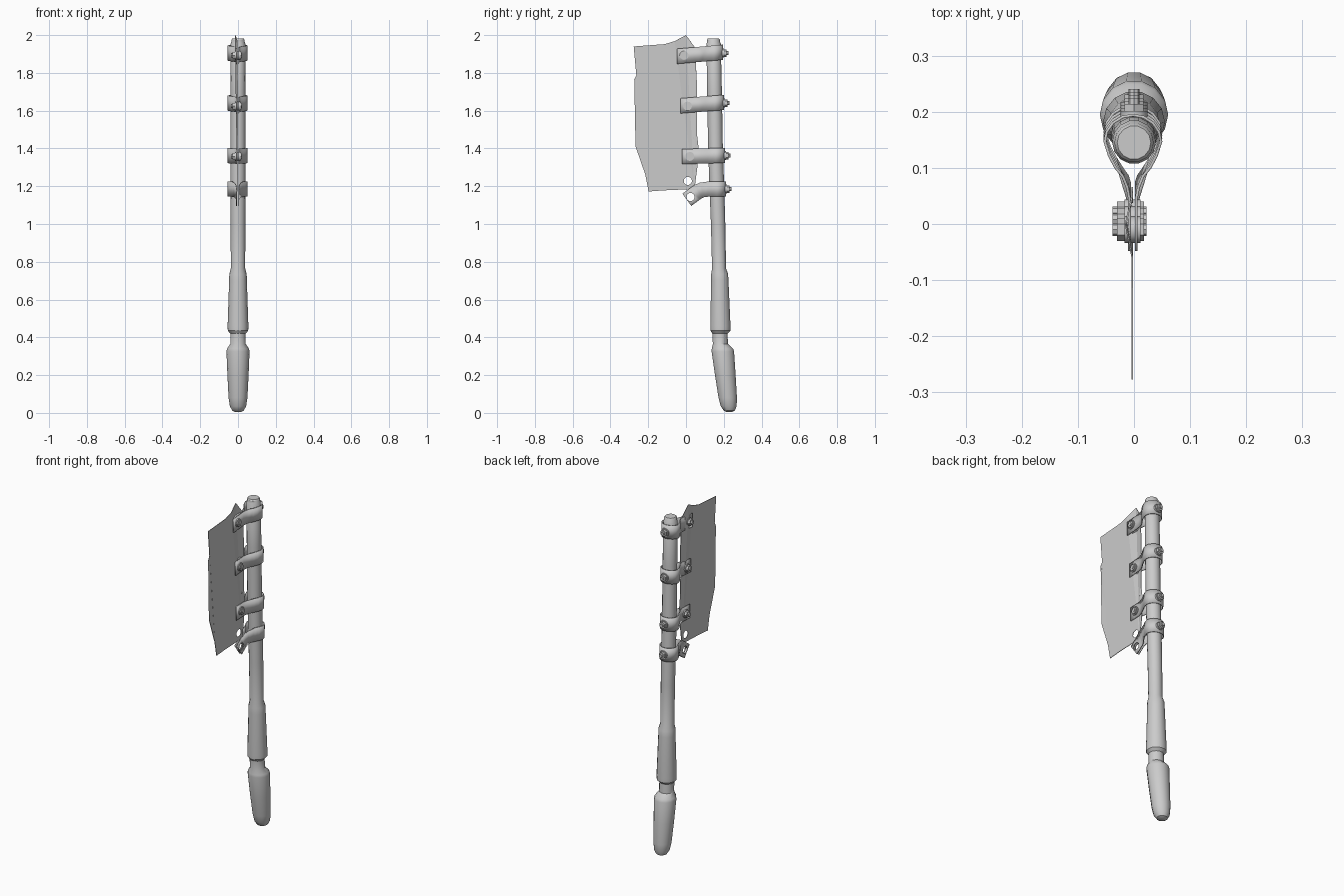
import bpy, bmesh, math
from mathutils import Matrix, Vector

if "Cube" in bpy.data.objects:
    bpy.data.objects.remove(bpy.data.objects["Cube"])


def make(name, bm, smooth=True):
    bmesh.ops.recalc_face_normals(bm, faces=bm.faces[:])
    me = bpy.data.meshes.new(name)
    bm.to_mesh(me)
    bm.free()
    ob = bpy.data.objects.new(name, me)
    bpy.context.collection.objects.link(ob)
    bpy.ops.object.select_all(action='DESELECT')
    ob.select_set(True)
    bpy.context.view_layer.objects.active = ob
    if smooth:
        bpy.ops.object.shade_smooth_by_angle(angle=math.radians(32))
    return ob


def apply_mod(ob, kind, **props):
    bpy.context.view_layer.objects.active = ob
    m = ob.modifiers.new(kind, kind)
    for k, v in props.items():
        setattr(m, k, v)
    bpy.ops.object.modifier_apply(modifier=m.name)


def drill(ob, y, z, r):
    bm = bmesh.new()
    bmesh.ops.create_cone(bm, cap_ends=True, segments=12, radius1=r, radius2=r, depth=0.3,
                          matrix=Matrix.Translation((0, y, z)) @ Matrix.Rotation(math.pi / 2, 4, 'Y'))
    cutter = make("hole_cutter", bm, False)
    cutter.hide_render = True
    apply_mod(ob, 'BOOLEAN', operation='DIFFERENCE', object=cutter, solver='EXACT')
    bpy.data.objects.remove(cutter)


# Handle: rings of (z, centre y, radius)
rings = [(0.005, 0.230, 0.015), (0.012, 0.229, 0.030), (0.035, 0.226, 0.043), (0.08, 0.221, 0.050),
         (0.20, 0.208, 0.056), (0.325, 0.195, 0.061), (0.34, 0.193, 0.058), (0.365, 0.182, 0.041),
         (0.42, 0.180, 0.041), (0.435, 0.182, 0.054), (0.46, 0.182, 0.055), (0.70, 0.179, 0.047),
         (0.735, 0.178, 0.046), (0.765, 0.175, 0.038), (1.0, 0.170, 0.039), (1.2, 0.163, 0.040),
         (1.4, 0.156, 0.040), (1.7, 0.151, 0.040), (1.955, 0.146, 0.039), (1.96, 0.146, 0.036),
         (1.975, 0.145, 0.035), (1.982, 0.145, 0.030)]
N = 14
bm = bmesh.new()
loops = [[bm.verts.new((r * math.cos(2 * math.pi * i / N), y + r * math.sin(2 * math.pi * i / N), z))
          for i in range(N)] for z, y, r in rings]
for a, b in zip(loops, loops[1:]):
    for i in range(N):
        bm.faces.new((a[i], a[(i + 1) % N], b[(i + 1) % N], b[i]))
bm.faces.new(loops[0][::-1])
bm.faces.new(loops[-1])
make("handle", bm)


def handle_y(z):
    for (z0, y0, _), (z1, y1, _) in zip(rings, rings[1:]):
        if z0 <= z <= z1:
            return y0 + (y1 - y0) * (z - z0) / (z1 - z0)


# Blade: worn plate outline in (y, z), thin, with bent top spike
outline = [(-0.277, 1.94), (-0.114, 1.952), (-0.06, 1.968), (0, 2.0), (0.05, 1.93), (0.05, 1.89),
           (0.057, 1.76), (0.057, 1.485), (0.037, 1.455), (0.066, 1.41), (0.06, 1.30), (0.045, 1.185),
           (-0.12, 1.178), (-0.198, 1.172), (-0.215, 1.26), (-0.267, 1.41), (-0.265, 1.74),
           (-0.274, 1.765), (-0.262, 1.79)]
bm = bmesh.new()
bm.faces.new([bm.verts.new((-0.003 - (0.012 if z > 1.99 else 0), y, z)) for y, z in outline])
bmesh.ops.triangulate(bm, faces=bm.faces[:])
blade = make("blade", bm, False)
apply_mod(blade, 'SOLIDIFY', thickness=0.003, offset=0)
drill(blade, 0.01, 1.228, 0.022)


# Straps: half cross-section wraps the pole, then is swept down the side path
def strap(name, z, end, tilt=0.0, bend=0.0):
    cy = handle_y(z)
    half = [(0.006, end), (0.006, 0.045), (0.010, 0.065), (0.018, 0.085), (0.031, cy - 0.046),
            (0.042, cy - 0.025)]
    half = half[:1] + [(0.006, end * 0.5 + 0.0225)] + half[1:]
    half += [(0.050 * math.cos(a), cy + 0.047 * math.sin(a))
             for a in [math.radians(d) for d in (0, 22, 45, 68)]]
    path = half + [(0, cy + 0.047)] + [(-x, y) for x, y in reversed(half)]
    R, start = 0.1, 0.115

    def side(y):
        if bend and y < start:
            t = start - y
            a = min(bend, t / R)
            rest = t - a * R
            return (start - R * math.sin(a) - rest * math.cos(a),
                    z - R * (1 - math.cos(a)) - rest * math.sin(a), a)
        return y, z + tilt * (y - cy), 0

    bm = bmesh.new()
    pairs = []
    for x, y in path:
        py, pz, a = side(y)
        n = Vector((0, -math.sin(a), math.cos(a))) * 0.04
        c = Vector((x - 0.002, py, pz))
        pairs.append((bm.verts.new(c - n), bm.verts.new(c + n)))
    for p, q in zip(pairs, pairs[1:]):
        bm.faces.new((p[0], q[0], q[1], p[1]))
    ob = make(name, bm)
    apply_mod(ob, 'SOLIDIFY', thickness=0.005, offset=0)
    return ob, cy


# Bolts: stacked discs along an axis, (sides, radius, from, to)
def bolt(name, origin, rot, parts):
    bm = bmesh.new()
    for sides, r, a, b in parts:
        m = Matrix.Translation(origin) @ rot @ Matrix.Translation((0, 0, (a + b) / 2))
        bmesh.ops.create_cone(bm, cap_ends=True, segments=sides, radius1=r, radius2=r,
                              depth=b - a, matrix=m)
    make(name, bm)


ALONG_X = Matrix.Rotation(math.pi / 2, 4, 'Y')
ALONG_Y = Matrix.Rotation(-math.pi / 2, 4, 'X')
specs = [("top", 1.905, -0.048, 0.09, 0, (-0.01, 1.893)),
         ("upper", 1.640, -0.030, 0.08, 0, (0.008, 1.624)),
         ("lower", 1.362, -0.022, 0.03, 0, (0.020, 1.358)),
         ("broken", 1.185, -0.012, 0.0, 0.63, None)]
for name, z, end, tilt, bend, hole in specs:
    ob, cy = strap(name + "_strap", z, end, tilt, bend)
    if hole:
        bolt(name + "_blade_bolt", (-0.002, *hole), ALONG_X,
             [(12, 0.024, -0.015, 0.014), (6, 0.020, -0.028, 0.020), (8, 0.011, -0.036, 0.024)])
    else:
        drill(ob, 0.024, 1.143, 0.022)
    bolt(name + "_rear_bolt", (0, cy, z), ALONG_Y,
         [(12, 0.024, 0.044, 0.054), (6, 0.020, 0.054, 0.067), (8, 0.010, 0.067, 0.077)])
